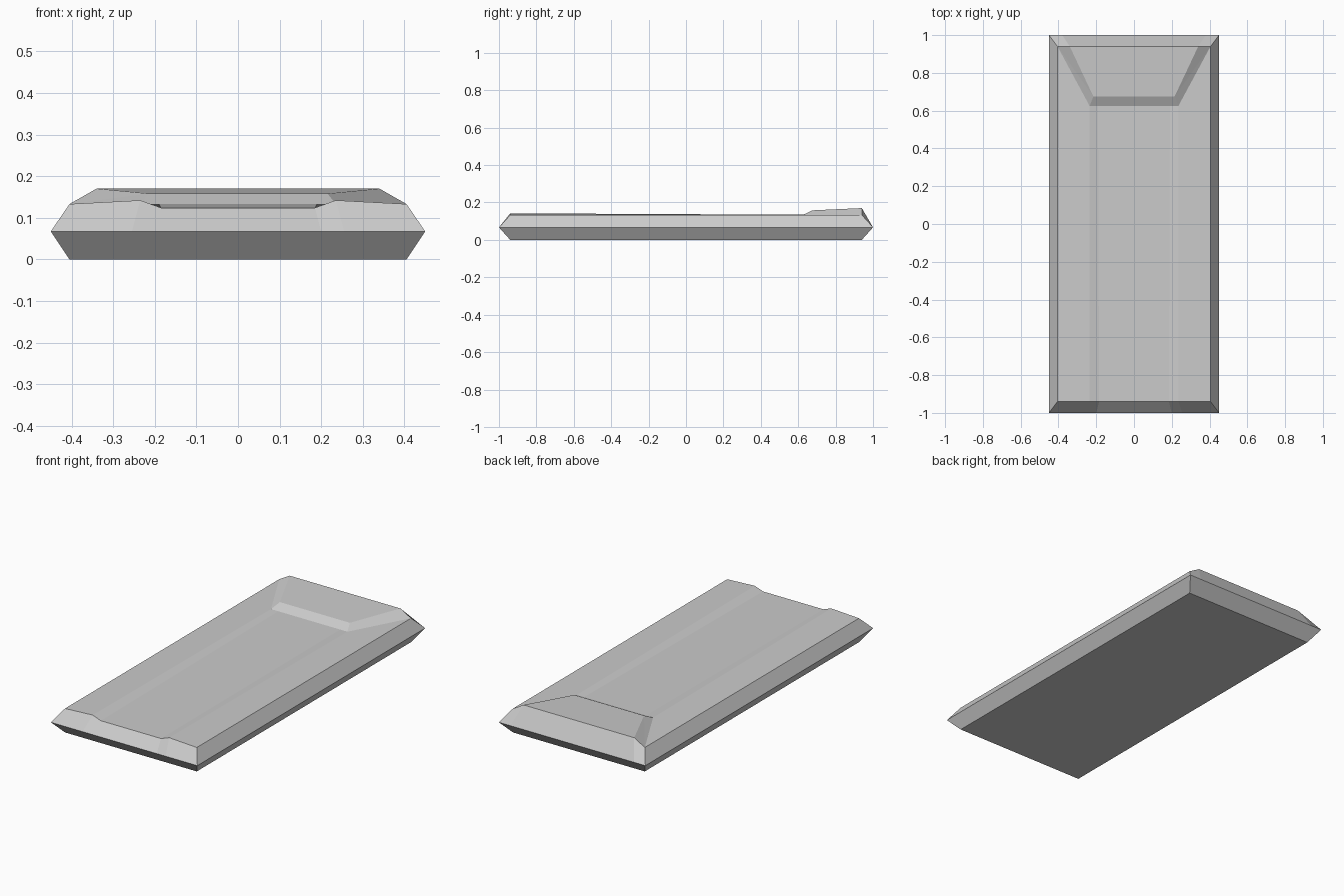
import bpy
import bmesh

cube = bpy.data.objects.get("Cube")
if cube:
    bpy.data.objects.remove(cube, do_unlink=True)

# Single matte grey
grey = bpy.data.materials.new("light_grey")
grey.use_nodes = True
colour = (0.6, 0.6, 0.6, 1)
grey.diffuse_color = colour
grey.node_tree.nodes["Principled BSDF"].inputs["Base Color"].default_value = colour

# Main dimensions
IN_X, OUT_X = 0.405, 0.45      # inset and widest half widths
IN_Y, OUT_Y = 0.94, 1.0        # inset and widest half lengths
MID, TOP = 0.067, 0.133        # rim height and deck height
RIDGE, FLOOR = 0.142, 0.124    # groove shoulder and groove floor


def row(xs, y, zs, corner):
    """Half a cross-section from the middle outwards, ending at its corner."""
    return [(x, y, z) for x, z in zip(xs, zs)] + [corner]


deck_corner = (IN_X, IN_Y, TOP)
groove = (0, 0.19, 0.235)

# Closed loop of sections: over the top from front to back, then underneath
rim_front = row((0, 0.2, 0.255), -OUT_Y, [MID] * 3, (OUT_X, -OUT_Y, MID))
deck_front = row((0, 0.185, 0.235), -IN_Y, (FLOOR, FLOOR, RIDGE), (IN_X, -IN_Y, TOP))
step_foot = row(groove, 0.625, [TOP] * 3, deck_corner)
step_lip = row((0, 0.19, 0.215), 0.675, [0.158] * 3, deck_corner)
crest = row((0, 0.2, 0.34), IN_Y, [0.17] * 3, deck_corner)
rim_back = row((0, 0.2, 0.38), OUT_Y, [MID] * 3, (OUT_X, OUT_Y, MID))
base_back = row(groove, IN_Y, [0] * 3, (IN_X, IN_Y, 0))
base_front = row(groove, -IN_Y, [0] * 3, (IN_X, -IN_Y, 0))
sections = [rim_front, deck_front, step_foot, step_lip, crest, rim_back, base_back, base_front]

bm = bmesh.new()
corners = {}


def add_face(coords, side):
    """Add one face, sharing corners and dropping repeated ones."""
    ring = []
    for x, y, z in coords:
        key = (x * side, y, z)
        if key not in corners:
            corners[key] = bm.verts.new(key)
        if corners[key] not in ring:
            ring.append(corners[key])
    bm.faces.new(ring)


for side in (1, -1):
    # Deck, raised end, end bevels and underside
    for a, b in zip(sections, sections[1:] + sections[:1]):
        for i in range(len(a) - 1):
            add_face((a[i], a[i + 1], b[i + 1], b[i]), side)
    # Upper and lower side bevels
    for front, back in ((deck_front, crest), (base_front, base_back)):
        add_face((rim_front[-1], front[-1], back[-1], rim_back[-1]), side)
bmesh.ops.recalc_face_normals(bm, faces=bm.faces)

mesh = bpy.data.meshes.new("bevelled_slab")
bm.to_mesh(mesh)
bm.free()
mesh.materials.append(grey)
slab = bpy.data.objects.new("bevelled_slab", mesh)
bpy.context.collection.objects.link(slab)
